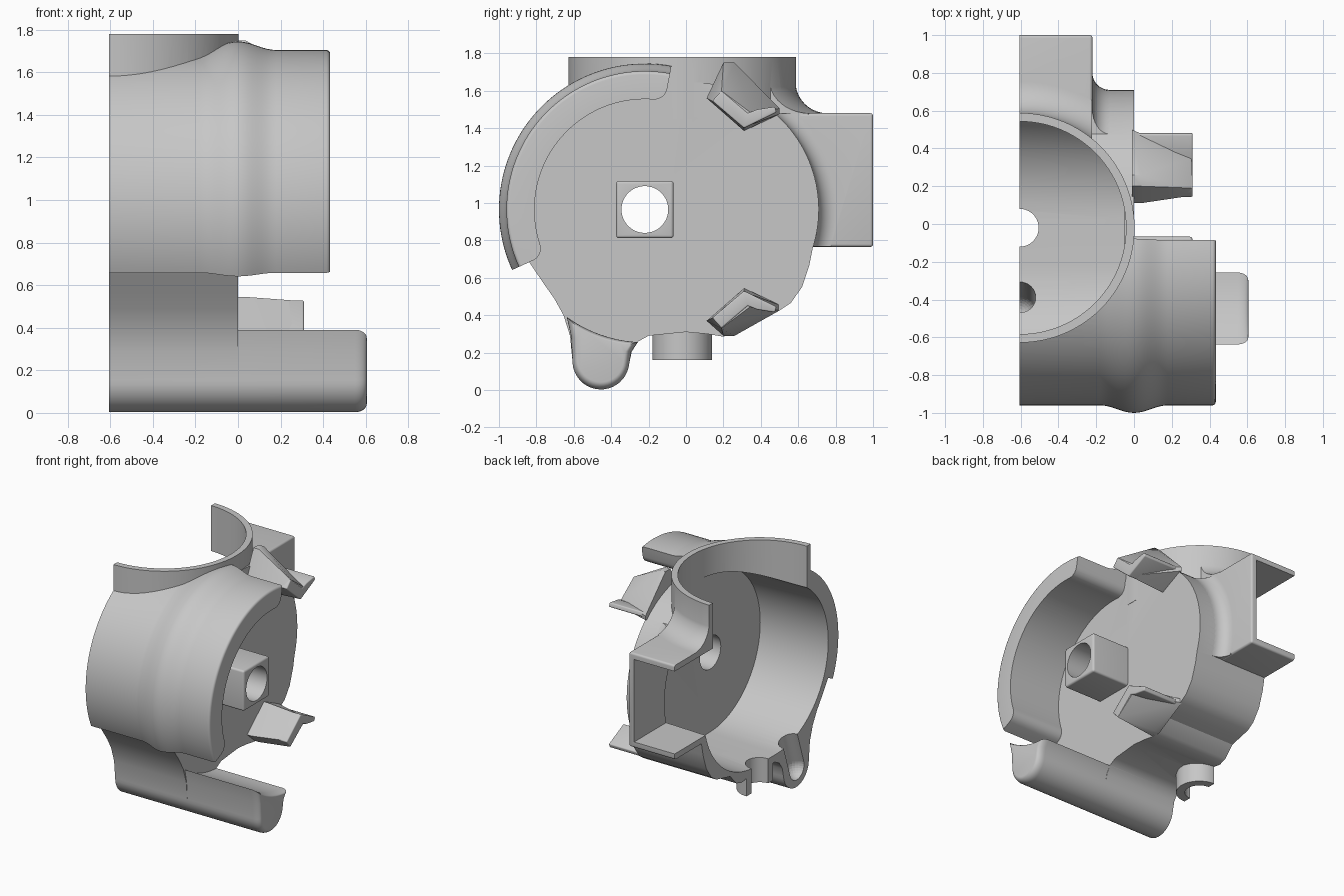
import bpy, bmesh, math
from mathutils import Vector, Matrix

cube = bpy.data.objects.get("Cube")
if cube:
    bpy.data.objects.remove(cube, do_unlink=True)

grey = bpy.data.materials.new("plain grey")
grey.use_nodes = True
grey.diffuse_color = (0.57, 0.57, 0.57, 1)
grey.node_tree.nodes["Principled BSDF"].inputs["Base Color"].default_value = (0.57, 0.57, 0.57, 1)

CUT = -0.605              # open section plane
FAR = CUT - 0.1           # parts overrun the plane, then get trimmed
DRUM = (-0.22, 0.965)     # drum axis in y, z
REAR = (0.03, 0.965)      # rear lobe axis in y, z
PIPE = (CUT, -0.02)       # inlet axis in x, y


def finish(name, bm):
    bmesh.ops.recalc_face_normals(bm, faces=bm.faces)
    mesh = bpy.data.meshes.new(name)
    bm.to_mesh(mesh)
    bm.free()
    mesh.materials.append(grey)
    ob = bpy.data.objects.new(name, mesh)
    bpy.context.collection.objects.link(ob)
    return ob


def place(axis, a, b, h):
    return Vector((h, a, b)) if axis == "X" else Vector((a, b, h))


def arc(c, r, a0, a1, n):
    angles = [math.radians(a0 + (a1 - a0) * i / n) for i in range(n + 1)]
    return [(c[0] + r * math.cos(t), c[1] + r * math.sin(t)) for t in angles]


def loft(name, pts, stations, c=(0, 0), axis="X"):
    """Skin copies of an outline, each at (height, scale about c)."""
    bm = bmesh.new()
    rings = [[bm.verts.new(place(axis, c[0] + (a - c[0]) * s, c[1] + (b - c[1]) * s, h)) for a, b in pts]
             for h, s in stations]
    bm.faces.new(rings[0])
    bm.faces.new(rings[-1])
    for low, high in zip(rings, rings[1:]):
        for i in range(len(pts)):
            j = (i + 1) % len(pts)
            bm.faces.new((low[i], low[j], high[j], high[i]))
    return finish(name, bm)


def prism(name, pts, h0, h1, axis="X"):
    return loft(name, pts, [(h0, 1), (h1, 1)], axis=axis)


def rod(name, c, r, h0, h1, axis="X", n=72):
    return prism(name, arc(c, r, 0, 360, n)[:-1], h0, h1, axis)


def box(name, x, y, z):
    return prism(name, [(y[0], z[0]), (y[1], z[0]), (y[1], z[1]), (y[0], z[1])], *x)


def lathe(name, profile, c, axis, n=96):
    """Turn a closed (radius, height) profile about an axis."""
    bm = bmesh.new()
    rings = []
    for i in range(n):
        t = 2 * math.pi * i / n
        rings.append([bm.verts.new(place(axis, c[0] + r * math.cos(t), c[1] + r * math.sin(t), h))
                      for r, h in profile])
    for i in range(n):
        p, q = rings[i], rings[(i + 1) % n]
        for k in range(len(profile)):
            m = (k + 1) % len(profile)
            bm.faces.new((p[k], p[m], q[m], q[k]))
    return finish(name, bm)


def hull(name, bm):
    out = bmesh.ops.convex_hull(bm, input=bm.verts)
    junk = {v for v in out["geom_interior"] + out["geom_unused"] if isinstance(v, bmesh.types.BMVert)}
    bmesh.ops.delete(bm, geom=list(junk), context="VERTS")
    return finish(name, bm)


def apply_mod(ob, mod):
    bpy.context.view_layer.objects.active = ob
    bpy.ops.object.modifier_apply(modifier=mod.name)


def bevel(ob, width):
    mod = ob.modifiers.new("round", "BEVEL")
    mod.width, mod.segments = width, 4
    mod.limit_method, mod.angle_limit = "ANGLE", math.radians(40)
    apply_mod(ob, mod)
    return ob


def combine(ob, other, operation):
    mod = ob.modifiers.new("combine", "BOOLEAN")
    mod.operation, mod.solver, mod.object = operation, "EXACT", other
    apply_mod(ob, mod)
    bpy.data.objects.remove(other, do_unlink=True)
    return ob


# Main shell: two lobes above, drain trough and clip ridge below
trough_floor = arc((-0.455, 0.155), 0.152, 180, 355, 20)
underside = [(-0.765, 0.575), (-0.705, 0.49), (-0.655, 0.40), (-0.62, 0.29)] + trough_floor \
    + [(-0.29, 0.205), (-0.255, 0.26), (-0.2, 0.29), (0, 0.31), (0.11, 0.3), (0.2, 0.285),
       (0.26, 0.305), (0.335, 0.385), (0.5, 0.425), (0.56, 0.465), (0.62, 0.55), (0.66, 0.67)]
housing = prism("housing", arc(REAR, 0.68, -18, 90, 40) + arc(DRUM, 0.68, 90, 204, 40) + underside, FAR, 0)

# Thick jacket with a swollen band, running past the end wall as a guard
outer = [(0.74, FAR)] + [(0.74 + 0.02 * (1 + math.cos(math.pi * x / 0.18)), x)
                         for x in [0.18 * i / 8 for i in range(-8, 9)]] \
    + arc((0.722, 0.415), 0.018, 0, 90, 4)
jacket = lathe("jacket", outer + [(0.5, 0.433), (0.5, FAR)], DRUM, "X", 144)
start, end = 79.5, 204.5
low_corner = arc(DRUM, 0.66, end - 6.1, end, 1)[0]
high_corner = arc(DRUM, 0.66, start + 6.1, start, 1)[0]
sector = arc(DRUM, 0.85, start, end, 30) + arc(low_corner, 0.07, end + 90, end + 174, 5) \
    + arc(DRUM, 0.59, end - 8, start + 8, 40) + arc(high_corner, 0.07, start + 186, start + 270, 5)
combine(jacket, prism("sector", sector, FAR - 0.1, 1), "INTERSECT")

# Solid trough end with a rounded nose
nose = [(0.55 + 0.055 * math.sin(t), 0.8 + 0.2 * math.cos(t)) for t in [math.pi * i / 14 for i in range(8)]]
trough = loft("trough", arc(DRUM, 0.71, 267, 234, 12) + [(-0.615, 0.29)] + trough_floor + [(-0.292, 0.208)],
              [(-0.1, 0.88), (0, 1)] + nose, (-0.455, 0.2))

# Inlet pipe and rear outlet duct with their flared roots
pipe = rod("pipe", PIPE, 0.608, 1.45, 1.78, "Z", 96)
duct = bevel(box("duct", (FAR, -0.22), (0.4, 1.0), (0.765, 1.48)), 0.015)
curve = arc((0.775, 1.65), 0.17, 180, 270, 10)
pipe_flare = lathe("pipe_flare", curve + [(0.775, 1.46), (0.5, 1.46), (0.5, 1.65)], PIPE, "Z")
combine(pipe_flare, box("keep", (FAR - 0.1, -0.222), (0.2, 1), (1.4, 1.8)), "INTERSECT")
curve = arc((0.77, -0.13), 0.09, 180, 270, 8)
duct_flare = lathe("duct_flare", curve + [(0.77, -0.3), (0.5, -0.3), (0.5, -0.13)], REAR, "X")
combine(duct_flare, box("keep", (-1, 1), (0.3, 1), (0.767, 1.478)), "INTERSECT")

# Drain spigot and square shaft boss
spigot = rod("spigot", PIPE, 0.16, 0.16, 0.34, "Z")
boss = bevel(box("boss", (-0.03, 0.31), (-0.373, -0.067), (0.812, 1.118)), 0.015)

for part in (jacket, trough, pipe, duct, pipe_flare, duct_flare, spigot, boss):
    combine(housing, part, "UNION")

# Hollows: drum, pipe, duct, spigot, shaft hole and slanted drain slot
bm = bmesh.new()
for y, z in ((-0.465, 0.14), (-0.36, 0.46)):
    bmesh.ops.create_uvsphere(bm, u_segments=24, v_segments=16, radius=0.085,
                              matrix=Matrix.Translation((CUT, y, z)))
hollows = [
    loft("drum_hollow", arc(REAR, 0.62, -90, 90, 48) + arc(DRUM, 0.62, 90, 270, 48),
         [(FAR - 0.1, 1.01), (-0.05, 0.97)], (-0.1, 0.965)),
    rod("pipe_hollow", PIPE, 0.563, 1.0, 2.0, "Z", 96),
    box("duct_hollow", (FAR - 0.1, -0.265), (0.2, 1.2), (0.81, 1.435)),
    rod("spigot_hollow", PIPE, 0.1, 0.05, 0.6, "Z"),
    rod("shaft_hole", DRUM, 0.125, -0.2, 0.5),
    hull("drain_slot", bm),
    box("section_trim", (-2, CUT), (-2, 2), (-1, 3)),
]
for cutter in hollows:
    combine(housing, cutter, "DIFFERENCE")

# Bent clips on the end wall, the lower one mirrored
bend = [(0.14, 1.545), (0.31, 1.40), (0.485, 1.485), (0.475, 1.515), (0.38, 1.50), (0.33, 1.48), (0.19, 1.60)]
clips = [bevel(prism("upper_clip", bend, -0.01, 0.31), 0.008),
         bevel(prism("lower_clip", [(y, 1.93 - z) for y, z in bend], -0.01, 0.31), 0.008)]

# Tapered webs bracing the clips
for name, peak, flip in (("upper_web", 1.75, False), ("lower_web", 1.64, True)):
    bm = bmesh.new()
    base = [(0.11, 1.56), (0.2, peak), (0.26, peak), (0.36, 1.50), (0.5, 1.505), (0.5, 1.475), (0.31, 1.385)]
    tip = [(0.15, 1.54), (0.19, 1.60), (0.35, 1.48), (0.31, 1.405)]
    for x, pts in ((-0.01, base), (0.035, [p for p in base if p[0] < 0.4]), (0.305, tip)):
        for y, z in pts:
            bm.verts.new((x, y, 1.93 - z if flip else z))
    clips.append(hull(name, bm))

for ob in [housing] + clips:
    bpy.ops.object.select_all(action="DESELECT")
    ob.select_set(True)
    bpy.context.view_layer.objects.active = ob
    bpy.ops.object.shade_smooth_by_angle(angle=math.radians(32))
